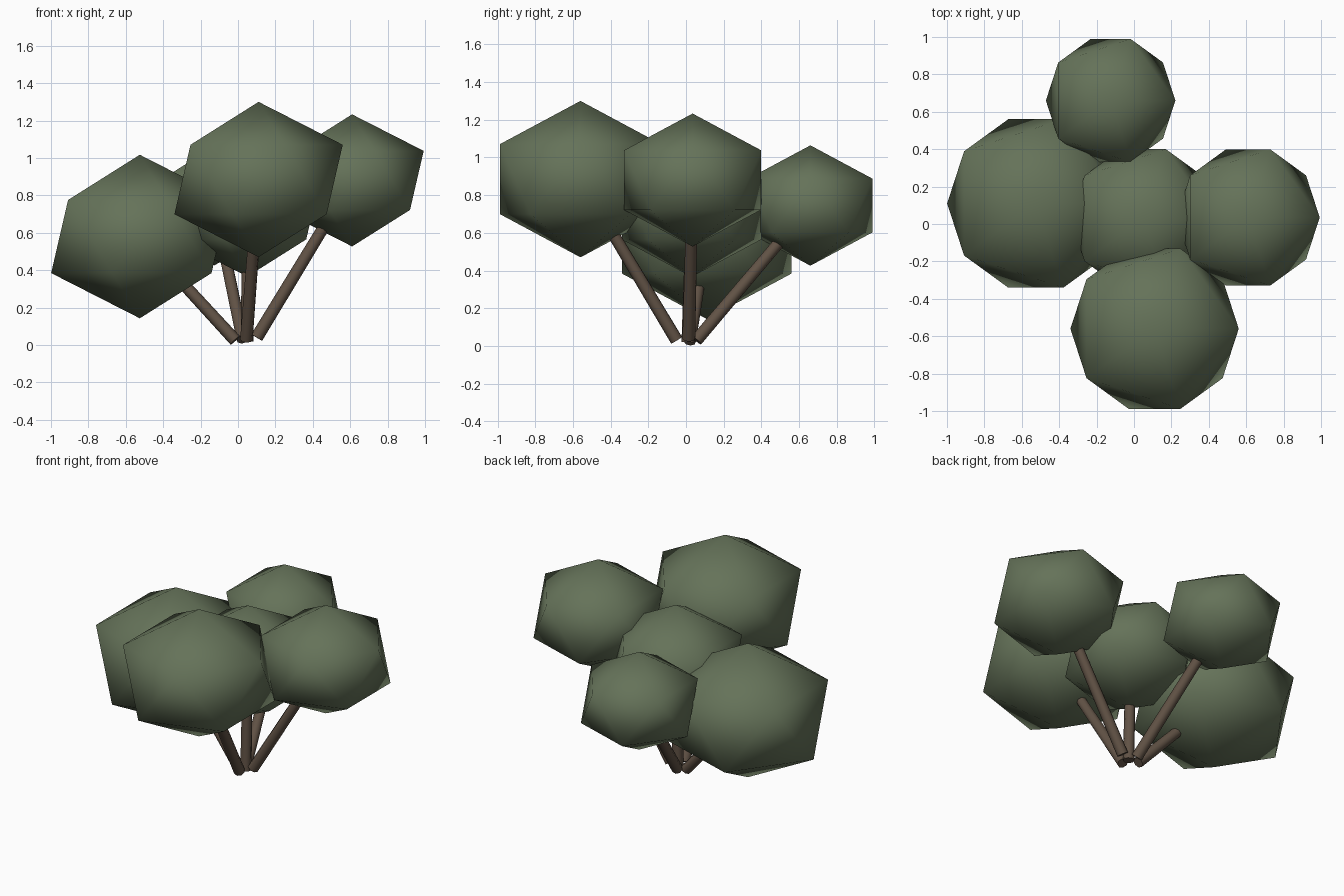
import bpy
from mathutils import Vector

if "Cube" in bpy.data.objects:
    bpy.data.objects.remove(bpy.data.objects["Cube"])


def material(name, color):
    m = bpy.data.materials.new(name)
    m.diffuse_color = (*color, 1)
    m.use_nodes = True
    m.node_tree.nodes["Principled BSDF"].inputs["Base Color"].default_value = m.diffuse_color
    return m


leaf = material("leaf_green", (0.13, 0.17, 0.10))
bark = material("bark_brown", (0.12, 0.085, 0.06))


# Leaf clump: squashed, smooth-shaded icosahedron
def clump(name, center, radius):
    bpy.ops.mesh.primitive_ico_sphere_add(subdivisions=1, radius=radius, location=center)
    ob = bpy.context.object
    ob.name = name
    ob.scale.z = 0.825
    bpy.ops.object.shade_smooth()
    ob.data.materials.append(leaf)


# Stem: thin cylinder from the base to the middle of its clump
def stem(name, start, end):
    a, b = Vector(start), Vector(end)
    bpy.ops.mesh.primitive_cone_add(vertices=8, radius1=0.034, radius2=0.03,
                                    depth=(b - a).length, location=(a + b) / 2)
    ob = bpy.context.object
    ob.name = name
    ob.rotation_euler = (b - a).to_track_quat('Z', 'Y').to_euler()
    bpy.ops.object.shade_smooth_by_angle(angle=0.9)
    ob.data.materials.append(bark)


# side: (clump centre, radius, stem foot)
parts = {
    "front": ((0.11, -0.56, 0.885), 0.503, (0.045, -0.05, 0.03)),
    "left": ((-0.525, 0.11, 0.58), 0.53, (-0.015, 0.02, 0.025)),
    "right": ((0.61, 0.035, 0.88), 0.428, (0.10, 0.015, 0.04)),
    "back": ((-0.125, 0.66, 0.745), 0.387, (0.025, 0.055, 0.03)),
    "middle": ((0.05, 0.03, 0.725), 0.435, (0.05, 0.01, 0.02)),
}
for side, (center, radius, foot) in parts.items():
    clump(side + "_leaf_clump", center, radius)
    stem(side + "_stem", foot, center)
